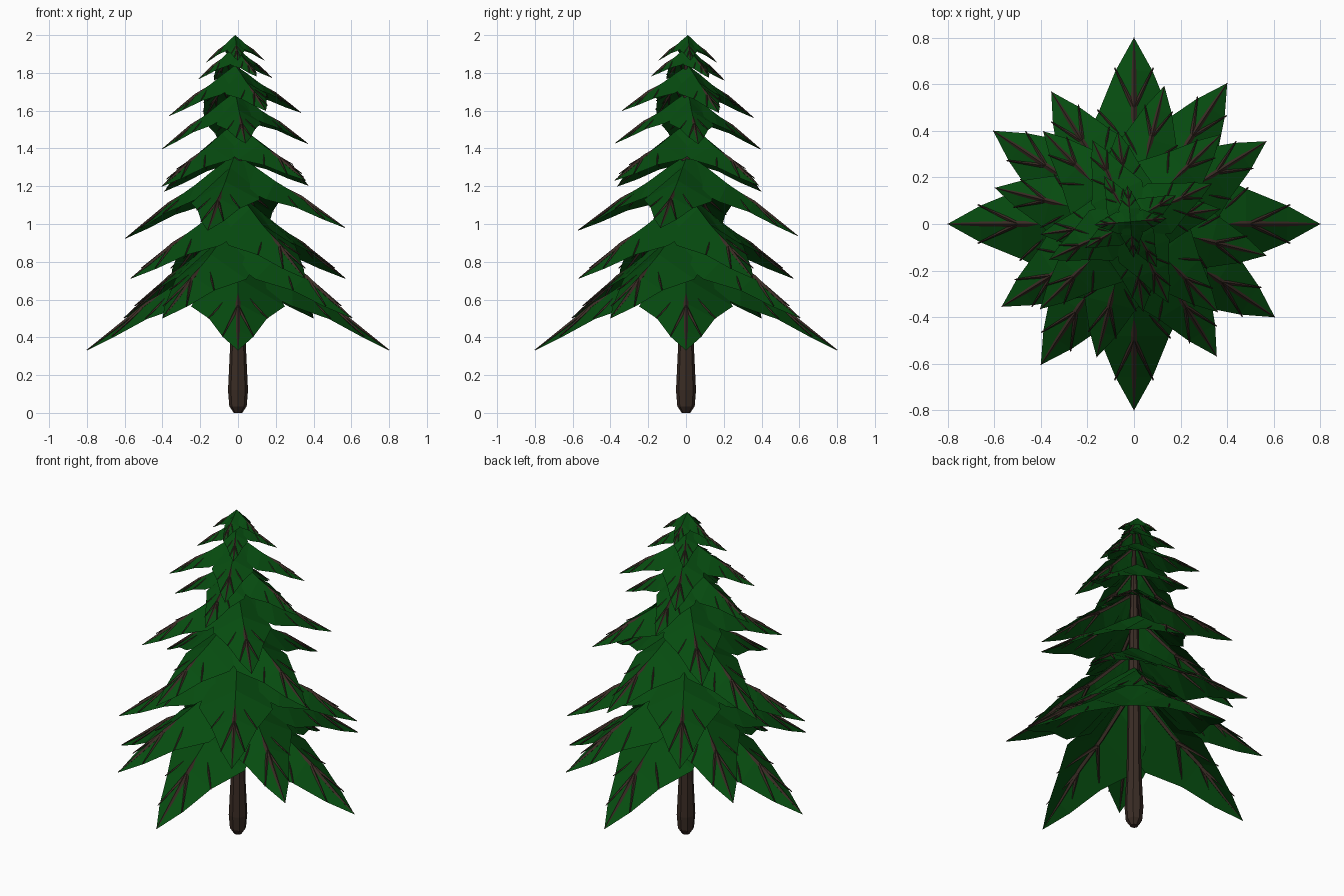
import bpy, bmesh
from math import radians, cos, sin, pi
from mathutils import Vector, Matrix

if "Cube" in bpy.data.objects:
    bpy.data.objects.remove(bpy.data.objects["Cube"])


def material(name, color):
    m = bpy.data.materials.new(name)
    m.diffuse_color = color
    m.use_nodes = True
    m.node_tree.nodes["Principled BSDF"].inputs["Base Color"].default_value = m.diffuse_color
    return m


green = material("needles", (0.002, 0.072, 0.005, 1))
brown = material("bark", (0.042, 0.025, 0.018, 1))


def finish(bm, name, mat):
    me = bpy.data.meshes.new(name)
    bm.to_mesh(me)
    bm.free()
    me.materials.append(mat)
    ob = bpy.data.objects.new(name, me)
    bpy.context.collection.objects.link(ob)
    return ob


def tube(bm, points, radii, sides):
    """Tapered faceted tube through the given points."""
    rings = []
    for i, (p, r) in enumerate(zip(points, radii)):
        d = (points[min(i + 1, len(points) - 1)] - points[max(i - 1, 0)]).normalized()
        q = d.to_track_quat('Z', 'Y')
        rings.append([bm.verts.new(p + q @ Vector((r * cos(2 * pi * k / sides),
                                                   r * sin(2 * pi * k / sides), 0)))
                      for k in range(sides)])
    for a, b in zip(rings, rings[1:]):
        for k in range(sides):
            j = (k + 1) % sides
            bm.faces.new((a[k], a[j], b[j], b[k]))
    bm.faces.new(rings[0][::-1])
    bm.faces.new(rings[-1])


# Trunk
bm = bmesh.new()
trunk = [(0, .022), (.035, .046), (.12, .053), (.35, .042), (.9, .035), (1.5, .022), (1.93, .006)]
tube(bm, [Vector((0, 0, z)) for z, r in trunk], [r for z, r in trunk], 8)
finish(bm, "trunk", brown)

# Frond stations: distance along (of reach), height (of drop), half width (of reach), side sag (of drop)
STATIONS = [(0.0, 1.0, .05, .04), (.18, .83, .26, .32), (.36, .64, .31, .25),
            (.60, .42, .19, .14), (.82, .18, .10, .06), (1.0, 0, 0, 0)]


def spine_height(t):
    for a, b in zip(STATIONS, STATIONS[1:]):
        if t <= b[0]:
            return a[1] + (b[1] - a[1]) * (t - a[0]) / (b[0] - a[0])
    return 0


def frond(leaf, wood, angle, reach, tip_z, top_z, lean):
    drop = top_z - tip_z
    rot = Matrix.Rotation(angle, 3, 'Z')

    def at(t, h, w):
        p = rot @ Vector((t * reach, w * reach, tip_z + h * drop))
        # upper tiers tilt and shift slightly
        return p + lean * Vector((-.015, .01, .04 * p.x - .035 * p.y))

    # Folded leaf surface with a raised ridge
    mid = [leaf.verts.new(at(t, h, 0)) for t, h, w, s in STATIONS]
    for side in (1, -1):
        edge = [leaf.verts.new(at(t, h - s, side * w)) for t, h, w, s in STATIONS[:-1]]
        edge.append(mid[-1])
        for i in range(len(mid) - 1):
            loop = [mid[i], mid[i + 1], edge[i + 1], edge[i]]
            if edge[i + 1] is mid[i + 1]:
                loop.pop(2)
            leaf.faces.new(loop if side < 0 else loop[::-1])

    # Spine twig under the ridge, breaking through toward the tip
    k = .3 + .9 * reach
    ts = (.03, .35, .6, .82, 1.0)
    sink = (.06, .05, .01, .0, -.004)
    tube(wood, [at(t, spine_height(t) - s, 0) for t, s in zip(ts, sink)],
         [r * k for r in (.014, .013, .013, .010, .002)], 4)
    # Side twigs ending at the edge points
    for start, end, sunk in ((.40, 3, .05), (.62, 4, .01)):
        t, h, w, s = STATIONS[end]
        for side in (1, -1):
            tube(wood, [at(start, spine_height(start) - sunk, 0),
                        at(t * 1.02, h - s + .005, side * w * 1.03)],
                 [.011 * k, .003 * k], 4)


# Tiers of four fronds: angle, reach, tip height, attachment height
TIERS = [(0, .80, .33, .93), (56.5, .725, .50, 1.03), (32, .67, .71, 1.16),
         (76, .60, .95, 1.37), (44, .54, 1.20, 1.54), (8, .39, 1.41, 1.70),
         (25, .385, 1.58, 1.84), (30, .225, 1.77, 1.94), (5, .155, 1.86, 2.0)]

for n, (ang, reach, tip_z, top_z) in enumerate(TIERS, 1):
    leaf, wood = bmesh.new(), bmesh.new()
    for q in range(4):
        frond(leaf, wood, radians(ang + 90 * q), reach, tip_z, top_z, 1 if n > 3 else 0)
    finish(leaf, f"frond_tier_{n}", green)
    finish(wood, f"twigs_tier_{n}", brown)
